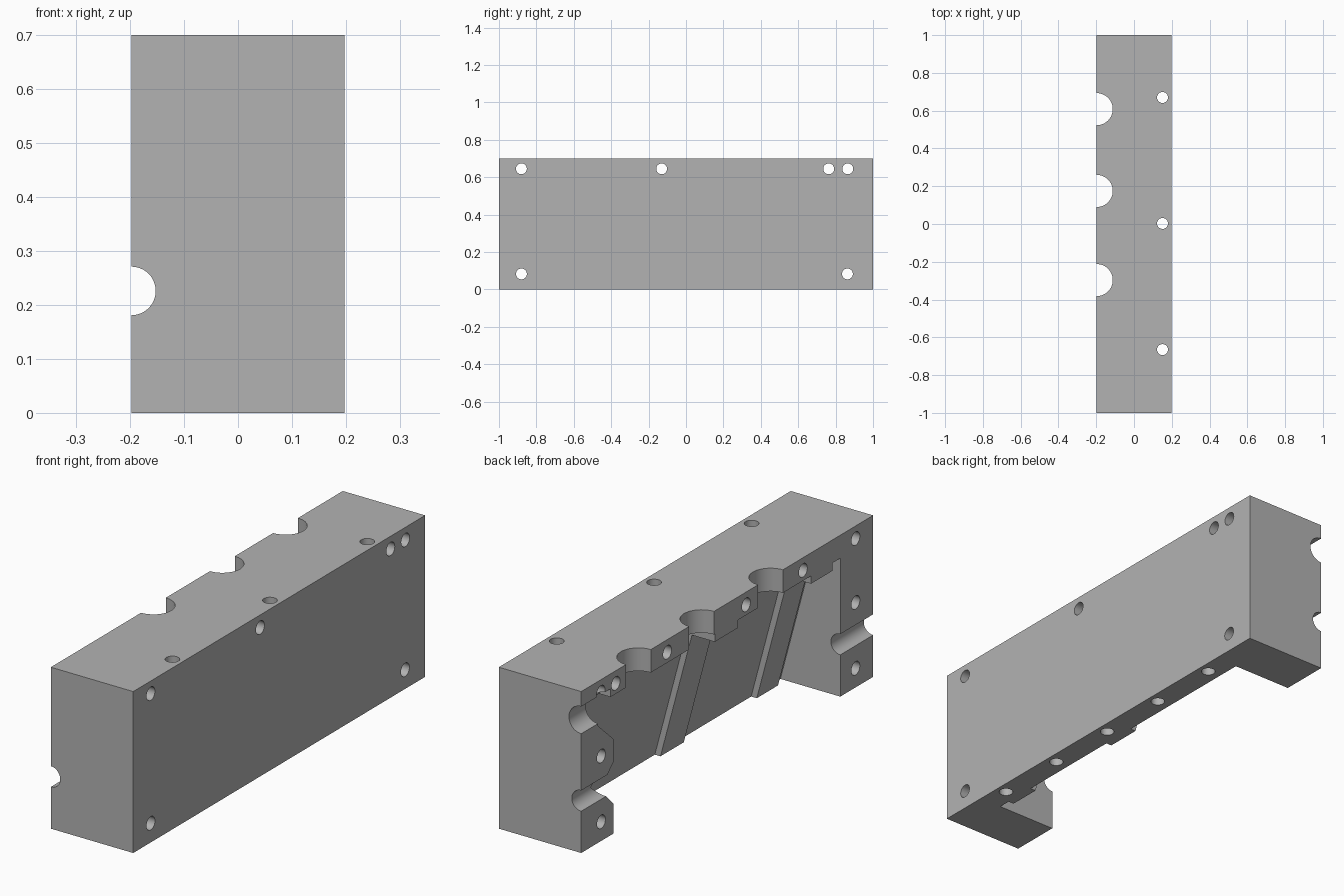
import bpy, math
from mathutils import Matrix, Vector

cube = bpy.data.objects.get("Cube")
if cube:
    bpy.data.objects.remove(cube, do_unlink=True)

HX = 0.1975          # half width of the block
HEIGHT = 0.7
SLOPE = 0.267        # lean of the pocket floor


def prism(name, points, axis, lo, hi):
    """Extrude a 2D outline along an axis; the other two axes keep their order."""
    def place(p, t):
        co = list(p)
        co.insert(axis, t)
        return co
    n = len(points)
    verts = [place(p, t) for t in (lo, hi) for p in points]
    faces = [list(range(n))[::-1], list(range(n, 2 * n))]
    faces += [[i, (i + 1) % n, n + (i + 1) % n, n + i] for i in range(n)]
    mesh = bpy.data.meshes.new(name)
    mesh.from_pydata(verts, [], faces)
    obj = bpy.data.objects.new(name, mesh)
    bpy.context.collection.objects.link(obj)
    bpy.context.view_layer.objects.active = obj
    bpy.ops.object.select_all(action='DESELECT')
    obj.select_set(True)
    bpy.ops.object.mode_set(mode='EDIT')
    bpy.ops.mesh.select_all(action='SELECT')
    bpy.ops.mesh.normals_make_consistent(inside=False)
    bpy.ops.object.mode_set(mode='OBJECT')
    return obj


def rod(name, center, radius, axis, lo, hi, sides=32):
    ring = [(center[0] + radius * math.cos(math.tau * i / sides),
             center[1] + radius * math.sin(math.tau * i / sides)) for i in range(sides)]
    return prism(name, ring, axis, lo, hi)


def combine(obj, cutter, operation='DIFFERENCE'):
    mod = obj.modifiers.new("cut", 'BOOLEAN')
    mod.operation = operation
    mod.solver = 'EXACT'
    mod.object = cutter
    bpy.context.view_layer.objects.active = obj
    bpy.ops.object.modifier_apply(modifier=mod.name)
    bpy.data.objects.remove(cutter, do_unlink=True)


def floor_x(z, lift=0.0):
    return 0.09 - lift - SLOPE * z


# Main block
block = prism("mounting_block", [(-HX, -1), (HX, -1), (HX, 1), (-HX, 1)], 2, 0, HEIGHT)

# Pocket: side outline crossed with a leaning floor profile
outline = [(-0.775, -0.1), (0.78, -0.1), (0.78, 0.13), (0.87, 0.222), (0.78, 0.31),
           (0.78, 0.411), (0.885, 0.507), (0.885, 0.6), (-0.775, 0.6)]
pocket = prism("pocket_cutter", outline, 0, -0.4, 0.4)
profile = [(-0.3, -0.2), (floor_x(-0.2), -0.2), (floor_x(0.65), 0.65), (-0.3, 0.65)]
combine(pocket, prism("floor_cutter", profile, 1, -0.95, 0.95), 'INTERSECT')

# Raised ribs that follow the floor and the beam underside
TOP = 0.566
rib = [(0.3, -0.3), (floor_x(-0.3, 0.027), -0.3), (floor_x(TOP, 0.027), TOP),
       (-0.5, TOP), (-0.5, 0.8), (0.3, 0.8)]
for lo, hi in ((-0.075, 0.085), (-0.72, -0.575)):
    combine(pocket, prism("rib_cutter", rib, 1, lo, hi))
combine(block, pocket)

# Half-round notches in the top beam
for y in (0.608, 0.175, -0.297):
    combine(block, rod("beam_notch", (-HX, y), 0.085, 2, 0.5, 0.8, 48))

# Half-round channels through the end posts
for z, r, lo, hi in ((0.226, 0.045, 0.7, 1.1), (0.226, 0.045, -1.1, -0.7),
                     (0.576, 0.059, 0.8, 1.1)):
    combine(block, rod("post_channel", (-HX, z), r, 1, lo, hi, 48))

# Holes across the block: right through, then blind
R = 0.029
for y, z in ((-0.88, 0.645), (-0.13, 0.645), (0.763, 0.645), (0.865, 0.645),
             (-0.88, 0.083), (0.863, 0.083)):
    combine(block, rod("cross_hole", (y, z), R, 0, -0.4, 0.4))
for y, z in ((-0.88, 0.368), (0.863, 0.368), (-0.52, 0.645), (0.41, 0.645)):
    combine(block, rod("blind_hole", (y, z), R, 0, -0.4, 0.0))

# Upright holes in the back wall: three through, two blind from below
for y, top in ((-0.665, 1), (0.003, 1), (0.67, 1), (-0.333, 0.2), (0.337, 0.2)):
    combine(block, rod("upright_hole", (0.151, y), R, 2, -0.1, top))

# Material
grey = bpy.data.materials.new("plain_grey")
grey.use_nodes = True
color = (0.45, 0.45, 0.45, 1)
grey.diffuse_color = color
grey.node_tree.nodes["Principled BSDF"].inputs["Base Color"].default_value = color
block.data.materials.clear()
block.data.materials.append(grey)

bpy.ops.object.select_all(action='DESELECT')
block.select_set(True)
bpy.context.view_layer.objects.active = block
bpy.ops.object.shade_smooth_by_angle(angle=math.radians(30))
